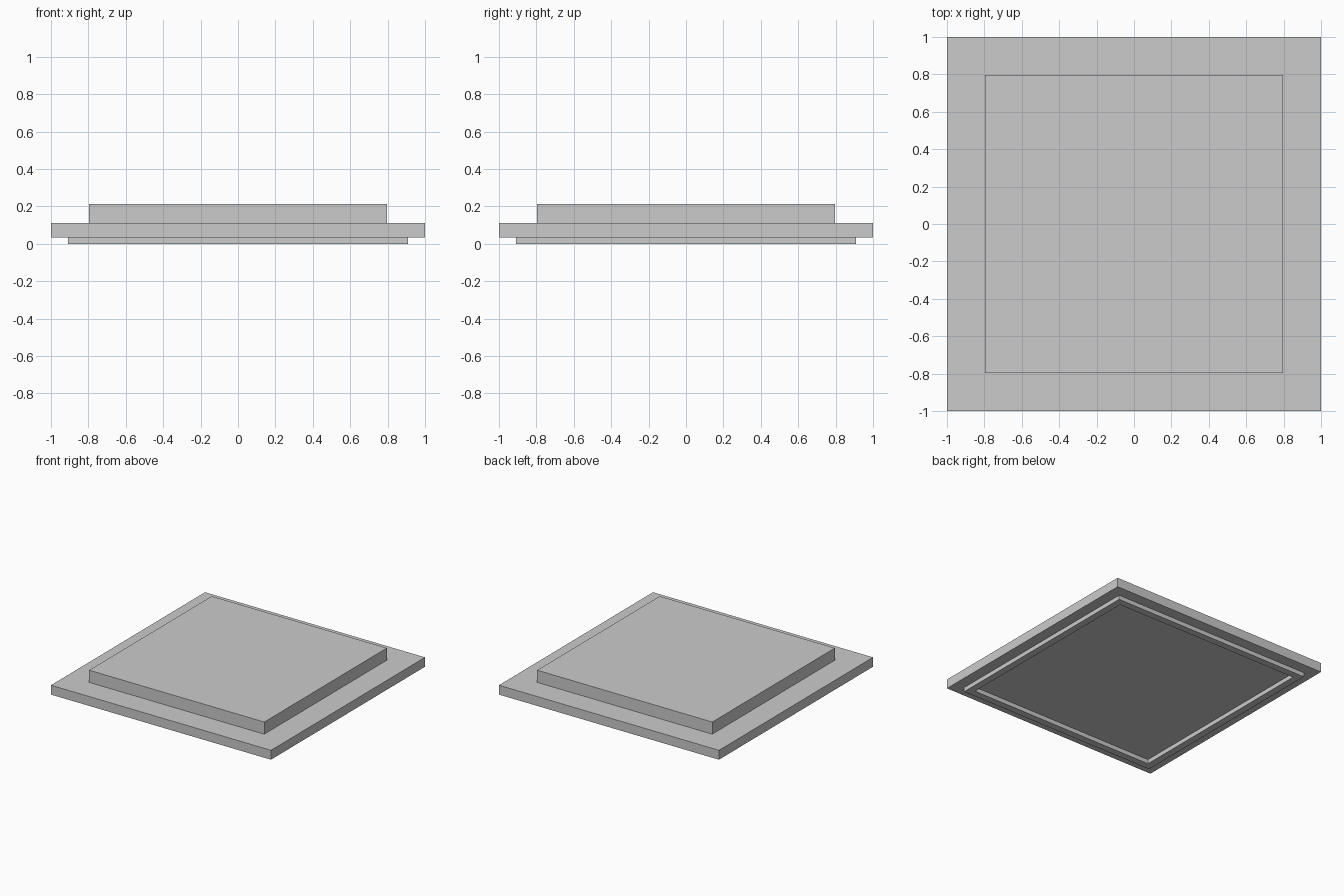
import bpy
import bmesh
from mathutils import Matrix

if "Cube" in bpy.data.objects:
    bpy.data.objects.remove(bpy.data.objects["Cube"])

SLAB_LOW, SLAB_TOP, PANEL_TOP = 0.035, 0.112, 0.212
PANEL_HALF, RIM_OUTER, RIM_INNER = 0.796, 0.908, 0.85


def inset(bm, face, distance):
    """Inset one face and return the surrounding ring faces."""
    return bmesh.ops.inset_region(bm, faces=[face], thickness=distance,
                                  use_even_offset=True)["faces"]


def extrude(bm, faces, dz):
    """Extrude a set of faces vertically, removing the originals."""
    geo = bmesh.ops.extrude_face_region(bm, geom=faces)["geom"]
    verts = [g for g in geo if isinstance(g, bmesh.types.BMVert)]
    bmesh.ops.translate(bm, verts=verts, vec=(0, 0, dz))
    old = [f for f in faces if f.is_valid]
    if old:
        bmesh.ops.delete(bm, geom=old, context="FACES")


bm = bmesh.new()

# Square slab
bmesh.ops.create_cube(bm, size=1, matrix=Matrix.Translation(
    (0, 0, (SLAB_LOW + SLAB_TOP) / 2)) @ Matrix.Diagonal(
    (2, 2, SLAB_TOP - SLAB_LOW, 1)))
bm.normal_update()
top = max(bm.faces, key=lambda f: f.calc_center_median().z)
bottom = min(bm.faces, key=lambda f: f.calc_center_median().z)

# Raised panel on top
inset(bm, top, 1 - PANEL_HALF)
extrude(bm, [top], PANEL_TOP - SLAB_TOP)

# Thin locating rim underneath
inset(bm, bottom, 1 - RIM_OUTER)
rim = inset(bm, bottom, RIM_OUTER - RIM_INNER)
extrude(bm, rim, -SLAB_LOW)

bmesh.ops.recalc_face_normals(bm, faces=bm.faces)
mesh = bpy.data.meshes.new("stepped_lid")
bm.to_mesh(mesh)
bm.free()
bpy.context.collection.objects.link(bpy.data.objects.new("stepped_lid", mesh))
